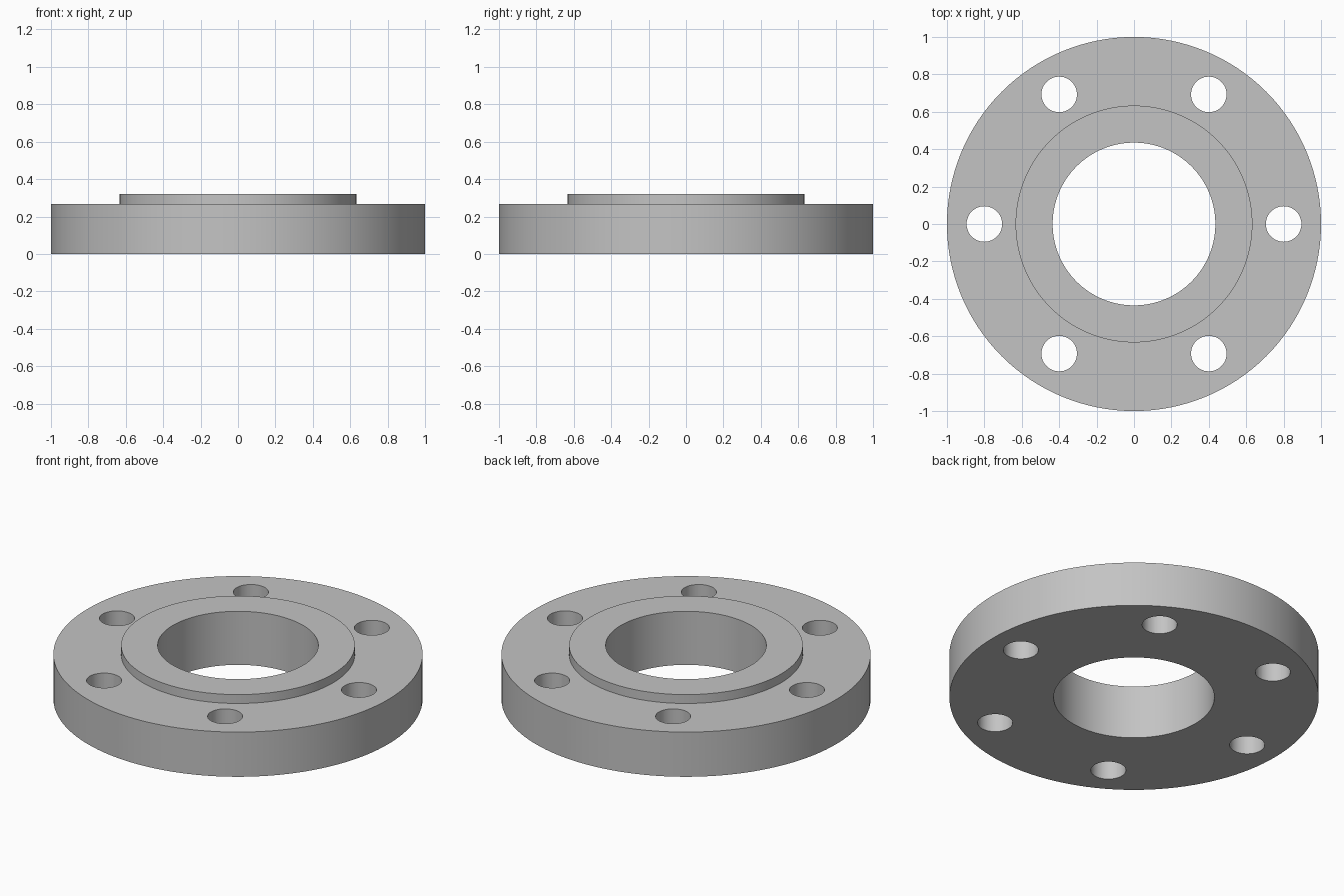
import bpy
import bmesh
from math import cos, sin, pi, radians

SEGMENTS = 128
BOLT_COUNT = 6
BOLT_CIRCLE = 0.80
BOLT_RADIUS = 0.095
BORE, FACE, RIM = 0.435, 0.633, 1.0
PLATE_TOP, FACE_TOP = 0.267, 0.32

if "Cube" in bpy.data.objects:
    bpy.data.objects.remove(bpy.data.objects["Cube"], do_unlink=True)

# Plain grey metal
steel = bpy.data.materials.new("grey steel")
steel.use_nodes = True
colour = (0.55, 0.55, 0.55, 1)
steel.diffuse_color = colour
steel.node_tree.nodes["Principled BSDF"].inputs["Base Color"].default_value = colour


def lathe(name, profile):
    """Revolve a closed (radius, height) profile around z."""
    bm = bmesh.new()
    verts = [bm.verts.new((r, 0, z)) for r, z in profile]
    edges = [bm.edges.new((a, b)) for a, b in zip(verts, verts[1:] + verts[:1])]
    bmesh.ops.spin(bm, geom=verts + edges, cent=(0, 0, 0), axis=(0, 0, 1),
                   angle=2 * pi, steps=SEGMENTS, use_merge=True)
    bmesh.ops.remove_doubles(bm, verts=bm.verts, dist=1e-5)
    bmesh.ops.recalc_face_normals(bm, faces=bm.faces)
    mesh = bpy.data.meshes.new(name)
    bm.to_mesh(mesh)
    bm.free()
    obj = bpy.data.objects.new(name, mesh)
    bpy.context.collection.objects.link(obj)
    return obj


# Flange ring with a raised sealing face
flange = lathe("flange_ring", [
    (BORE, 0), (RIM, 0), (RIM, PLATE_TOP),
    (FACE, PLATE_TOP), (FACE, FACE_TOP), (BORE, FACE_TOP)])
flange.data.materials.append(steel)

# Bolt hole cutters in one mesh
bm = bmesh.new()
for i in range(BOLT_COUNT):
    a = 2 * pi * i / BOLT_COUNT
    made = bmesh.ops.create_cone(bm, cap_ends=True, segments=48, depth=1,
                                 radius1=BOLT_RADIUS, radius2=BOLT_RADIUS)
    bmesh.ops.translate(bm, verts=made["verts"],
                        vec=(BOLT_CIRCLE * cos(a), BOLT_CIRCLE * sin(a), 0.15))
cutter_mesh = bpy.data.meshes.new("bolt_hole_cutter")
bm.to_mesh(cutter_mesh)
bm.free()
cutter_mesh.materials.append(steel)
cutter = bpy.data.objects.new("bolt_hole_cutter", cutter_mesh)
bpy.context.collection.objects.link(cutter)
cutter.hide_render = True

# Drill the bolt holes, then discard the cutter
drill = flange.modifiers.new("bolt_holes", "BOOLEAN")
drill.operation = "DIFFERENCE"
drill.solver = "EXACT"
drill.object = cutter
bpy.ops.object.select_all(action="DESELECT")
flange.select_set(True)
bpy.context.view_layer.objects.active = flange
bpy.ops.object.modifier_apply(modifier=drill.name)
bpy.data.objects.remove(cutter, do_unlink=True)

# Round walls smooth, rims crisp
bpy.ops.object.shade_smooth_by_angle(angle=radians(30))
